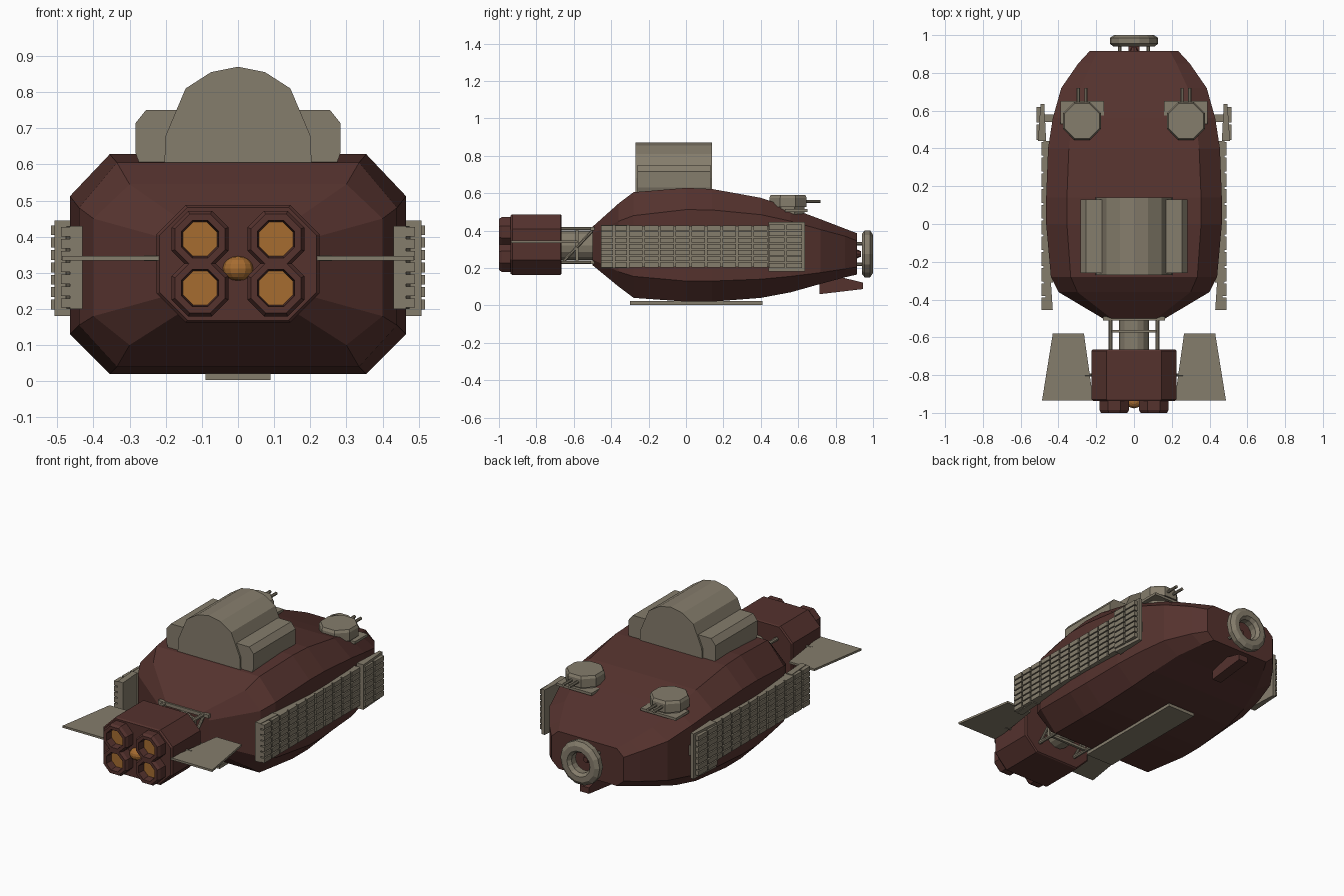
import bpy, bmesh, math
from mathutils import Vector

if "Cube" in bpy.data.objects:
    bpy.data.objects.remove(bpy.data.objects["Cube"])


def mat(name, c):
    m = bpy.data.materials.new(name)
    m.diffuse_color = (*c, 1)
    m.use_nodes = True
    m.node_tree.nodes["Principled BSDF"].inputs["Base Color"].default_value = m.diffuse_color
    return m


RED = mat("hull_red", (0.09, 0.032, 0.027))
TAN = mat("plate_tan", (0.235, 0.205, 0.15))
ORANGE = mat("glow_orange", (0.38, 0.15, 0.03))


def finish(name, bm, m):
    bmesh.ops.recalc_face_normals(bm, faces=bm.faces)
    me = bpy.data.meshes.new(name)
    bm.to_mesh(me)
    bm.free()
    me.materials.append(m)
    ob = bpy.data.objects.new(name, me)
    bpy.context.collection.objects.link(ob)
    return ob


def loft(name, rings, m, closed=False):
    """Skin a list of equal-length point rings; cap ends unless closed."""
    bm = bmesh.new()
    vs = [[bm.verts.new(p) for p in r] for r in rings]
    n = len(vs[0])
    pairs = list(zip(vs, vs[1:])) + ([(vs[-1], vs[0])] if closed else [])
    for a, b in pairs:
        for i in range(n):
            j = (i + 1) % n
            bm.faces.new((a[i], a[j], b[j], b[i]))
    if not closed:
        bm.faces.new(vs[0])
        bm.faces.new(vs[-1])
    return finish(name, bm, m)


def circle_y(cx, y, cz, r, n, rot=0.0):
    return [(cx + r * math.cos(rot + math.tau * i / n), y,
             cz + r * math.sin(rot + math.tau * i / n)) for i in range(n)]


def circle_z(cx, cy, z, r, n, rot=0.0):
    return [(cx + r * math.cos(rot + math.tau * i / n),
             cy + r * math.sin(rot + math.tau * i / n), z) for i in range(n)]


def boxes(name, specs, m):
    """One object from several (x0,x1,y0,y1,z0,z1) boxes."""
    bm = bmesh.new()
    for x0, x1, y0, y1, z0, z1 in specs:
        g = bmesh.ops.create_cube(bm, size=1)["verts"]
        for v in g:
            v.co = ((x0 + x1) / 2 + v.co.x * (x1 - x0),
                    (y0 + y1) / 2 + v.co.y * (y1 - y0),
                    (z0 + z1) / 2 + v.co.z * (z1 - z0))
    return finish(name, bm, m)


def rod(name, a, b, r, m, n=8):
    a, b = Vector(a), Vector(b)
    q = (b - a).to_track_quat('Z', 'Y')
    ring = [q @ Vector(p) for p in circle_z(0, 0, 0, r, n, math.pi / n)]
    return loft(name, [[a + p for p in ring], [b + p for p in ring]], m)


def octagon(y, hw, tw, zt, zu, zl, zb):
    return [(tw, y, zt), (hw, y, zu), (hw, y, zl), (tw, y, zb),
            (-tw, y, zb), (-hw, y, zl), (-hw, y, zu), (-tw, y, zt)]


# Hull: y, half width, flat half width, top, upper edge, lower edge, bottom
stations = [
    (-0.50, .165, .12, .42, .385, .245, .215),
    (-0.36, .40, .30, .545, .45, .18, .10),
    (-0.28, .44, .335, .605, .48, .155, .04),
    (0.00, .465, .355, .628, .512, .13, .02),
    (0.14, .465, .355, .622, .51, .13, .02),
    (0.40, .455, .345, .575, .485, .14, .04),
    (0.56, .43, .325, .52, .45, .155, .07),
    (0.72, .385, .285, .46, .405, .175, .115),
    (0.85, .295, .225, .41, .37, .195, .15),
    (0.915, .235, .19, .385, .345, .205, .165),
]
loft("hull", [octagon(*s) for s in stations], RED)

# Upper deck housing with side lobes
half = [(.205, .58), (.2, .68), (.145, .81), (.075, .855)]
arch = half + [(0, .87)] + [(-x, z) for x, z in reversed(half)]
loft("deck_housing", [[(x, y, z) for x, z in arch] for y in (-.27, .14)], TAN)
lobe = [(.15, .58), (.265, .58), (.283, .63), (.283, .715), (.255, .75), (.15, .75)]
for s in (-1, 1):
    loft("housing_lobe", [[(s * x, y, z) for x, z in lobe] for y in (-.26, .13)], TAN)

# Belly plate and chin fin
boxes("belly_plate", [(-.09, .09, -.3, .41, 0.003, .022)], TAN)
chin = [(.715, .06), (.945, .087), (.945, .122), (.83, .15), (.715, .125)]
loft("chin_fin", [[(x, y, z) for y, z in chin] for x in (-.03, .03)], RED)

# Nose docking ring and its mounts
prof = [(.94, .11), (.955, .128), (.985, .128), (1.0, .105), (1.0, .075), (.98, .06), (.94, .06)]
loft("nose_ring", [circle_y(0, y, .275, r, 14) for y, r in prof], TAN, closed=True)
for x in (-.075, .075):
    for z in (.22, .33):
        rod("ring_mount", (x, .90, z), (x, .95, z), .01, TAN)
loft("nose_stud", [circle_y(0, .90, .275, .03, 8), circle_y(0, .935, .275, .015, 8)], RED)

# Gun turrets
for s in (-1, 1):
    cx, cy = s * .275, .545
    loft("turret_base", [circle_z(cx, cy, z, .095, 8, math.pi / 8) for z in (.46, .53)], TAN)
    loft("turret_head", [circle_z(cx, cy, z, r, 8, math.pi / 8)
                         for z, r in ((.525, .108), (.575, .108), (.59, .10))], TAN)
    boxes("turret_shelf", [(cx - .115, cx + .115, .53, .65, .5, .515)], TAN)
    for d in (-.02, .02):
        rod("gun_barrel", (cx + d, .6, .555), (cx + d, .72, .555), .009, TAN)

# Side armour: backing plates, wedge ends and tiles


def tiles(s, x0, x1, y0, y1, z0, z1, cols, rows):
    dy, dz, g = (y1 - y0) / cols, (z1 - z0) / rows, .005
    return [(s * x0, s * x1, y0 + i * dy + g, y0 + (i + 1) * dy - g,
             z0 + k * dz + g * .7, z0 + (k + 1) * dz - g * .7)
            for i in range(cols) for k in range(rows)]


for s in (-1, 1):
    lo, hi = sorted((s * .43, s * .478))
    boxes("armour_backing", [(lo, hi, -.31, .44, .205, .425)], TAN)
    boxes("armour_tiles", tiles(s, .475, .49, -.31, .44, .2, .43, 9, 7), TAN)
    # front and rear wedges: (y, inner x, outer x)
    for nm, pts, z0, z1 in (
            ("front_wedge", [(.44, .465), (.44, .508), (.635, .495), (.635, .475)], .18, .445),
            ("rear_wedge", [(-.455, .43), (-.455, .465), (-.305, .475), (-.305, .44)], .2, .43)):
        loft(nm, [[(s * x, y, z) for y, x in pts] for z in (z0, z1)], TAN)
    boxes("front_wedge_tiles", tiles(s, .49, .517, .44, .625, .195, .435, 2, 7), TAN)
    boxes("rear_wedge_tiles", tiles(s, .46, .49, -.46, -.31, .2, .43, 2, 7), TAN)
    boxes("wedge_bracket", [(s * .40, s * .48, .54, .58, .28, .34)], TAN)

# Engine truss
loft("drive_shaft", [circle_y(0, y, .32, .08, 14) for y in (-.68, -.48)], TAN)
boxes("truss_frame", [(-.165, .165, -.51, -.49, .4, .42), (-.165, .165, -.51, -.49, .22, .24),
                      (-.12, .12, -.575, -.56, .4, .415), (-.12, .12, -.575, -.56, .225, .24)], TAN)
for s in (-1, 1):
    for z in (.23, .41):
        rod("truss_strut", (s * .125, -.68, z), (s * .125, -.48, z), .011, TAN)
    rod("truss_brace", (s * .125, -.66, .23), (s * .125, -.49, .41), .009, TAN)
    boxes("truss_post", [(s * .118, s * .132, -.59, -.575, .23, .41)], TAN)

# Engine block


def block(y, k):
    c = .325
    return octagon(y, .225 * k, .145 * k, c + .162 * k, c + .082 * k, c - .082 * k, c - .162 * k)


loft("engine_block", [block(-.665, .97), block(-.672, 1), block(-.928, 1), block(-.937, .965)], RED)

# Four nozzles with glowing throats
for sx in (-.105, .105):
    for z in (.258, .393):
        loft("nozzle", [circle_y(sx, y, z, r, 8, math.pi / 8) for y, r in
                        ((-.92, .085), (-.985, .085), (-1, .075), (-1, .056), (-.95, .05))], RED)
        loft("nozzle_glow", [circle_y(sx, y, z, .051, 8, math.pi / 8) for y in (-.94, -.957)], ORANGE)

# Central glow dome
bm = bmesh.new()
bmesh.ops.create_uvsphere(bm, u_segments=12, v_segments=8, radius=.04)
for v in bm.verts:
    v.co = (v.co.x * 1.05, v.co.y * .9 - .94, v.co.z * .85 + .312)
finish("glow_dome", bm, ORANGE)

# Tail fins
fin = [(.215, -.935), (.487, -.935), (.43, -.58), (.265, -.58)]
for s in (-1, 1):
    loft("tail_fin", [[(s * x, y, z) for x, y in fin] for z in (.334, .346)], TAN)
    rod("fin_root", (s * .2, -.8, .34), (s * .26, -.8, .34), .008, TAN)
